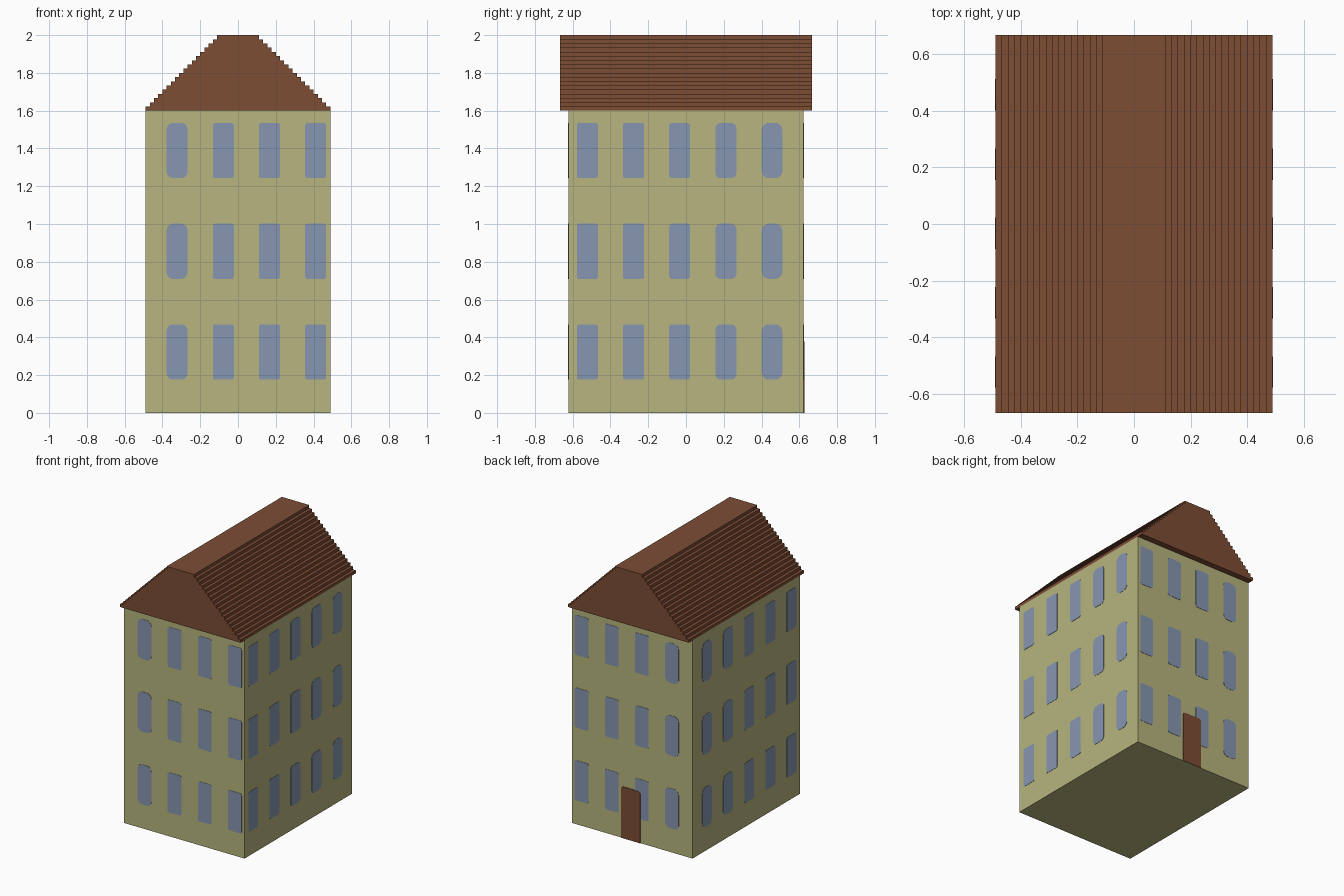
import bpy, bmesh, math
from mathutils import Vector

if "Cube" in bpy.data.objects:
    bpy.data.objects.remove(bpy.data.objects["Cube"])

U = 2 / 90                      # grid unit: the model is 90 units tall
HX, HY, HZ = 22 * U, 28 * U, 72 * U   # body half width, half depth, height


def material(name, rgb):
    m = bpy.data.materials.new(name)
    lin = [(c / 255 / 12.92) if c < 11 else ((c / 255 + 0.055) / 1.055) ** 2.4 for c in rgb]
    m.diffuse_color = (*lin, 1)
    m.use_nodes = True
    m.node_tree.nodes["Principled BSDF"].inputs["Base Color"].default_value = m.diffuse_color
    return m


WALL = material("wall_olive", (183, 181, 126))
GLASS = material("window_blue", (134, 150, 176))
BROWN = material("roof_brown", (125, 77, 53))


def make_object(name, bm, mat):
    bmesh.ops.recalc_face_normals(bm, faces=bm.faces)
    me = bpy.data.meshes.new(name)
    bm.to_mesh(me)
    bm.free()
    me.materials.append(mat)
    ob = bpy.data.objects.new(name, me)
    bpy.context.collection.objects.link(ob)
    return ob


def prism(bm, points, offset):
    """Closed outline extruded by an offset vector."""
    face = bm.faces.new([bm.verts.new(p) for p in points])
    ext = bmesh.ops.extrude_face_region(bm, geom=[face])
    moved = [g for g in ext["geom"] if isinstance(g, bmesh.types.BMVert)]
    bmesh.ops.translate(bm, verts=moved, vec=Vector(offset))


def rounded(a0, a1, z0, z1, r_low, r_high, seg=4):
    """Rounded rectangle outline as (along wall, height) pairs."""
    pts = []
    for a, z, r, start in ((a1 - r_high, z1 - r_high, r_high, 0), (a0 + r_high, z1 - r_high, r_high, 90),
                           (a0 + r_low, z0 + r_low, r_low, 180), (a1 - r_low, z0 + r_low, r_low, 270)):
        if r == 0:
            pts.append((a, z))
            continue
        for i in range(seg + 1):
            t = math.radians(start + 90 * i / seg)
            pts.append((a + r * math.cos(t), z + r * math.sin(t)))
    return pts


def plate(bm, outline, axis, side, thick):
    """Thin plate on the wall facing +/- x (axis 0) or +/- y (axis 1)."""
    if axis == 0:
        prism(bm, [(side * HX, a, z) for a, z in outline], (side * thick, 0, 0))
    else:
        prism(bm, [(a, side * HY, z) for a, z in outline], (0, side * thick, 0))


# Body
bm = bmesh.new()
prism(bm, [(-HX, -HY, 0), (HX, -HY, 0), (HX, HY, 0), (-HX, HY, 0)], (0, 0, HZ))
make_object("house_body", bm, WALL)

# Stepped roof: one profile extruded front to back
right = []
for i in range(18):
    x = (22 - i) * U
    right += [(x, HZ + i * U), (x, HZ + (i + 1) * U)]
profile = right + [(-x, z) for x, z in reversed(right)]
bm = bmesh.new()
prism(bm, [(x, -30 * U, z) for x, z in profile], (0, 60 * U, 0))
make_object("stepped_roof", bm, BROWN)

# Windows: three storeys, same columns on opposite walls, some rounder
WALLS = {"front": (1, -1), "back": (1, 1), "left": (0, -1), "right": (0, 1)}
COLUMNS = {1: [(-17, 1.6), (-6, 0.6), (5, 0.6), (16, 0.6)],
           0: [(-26, 0.5), (-15, 0.5), (-4, 0.7), (7, 1.3), (18, 1.8)]}
for wall, (axis, side) in WALLS.items():
    bm = bmesh.new()
    for start, radius in COLUMNS[axis]:
        for row in range(3):
            z = 8 + 24 * row
            o = rounded(start * U, (start + 5) * U, (z - 0.1) * U, (z + 13.1) * U, radius * U, radius * U)
            plate(bm, o, axis, side, 0.002)
    make_object(wall + "_windows", bm, GLASS)

# Back door
bm = bmesh.new()
plate(bm, rounded(-3 * U, 4 * U, 0, 17 * U, 0, 0.8 * U), 1, 1, 0.004)
make_object("back_door", bm, BROWN)
